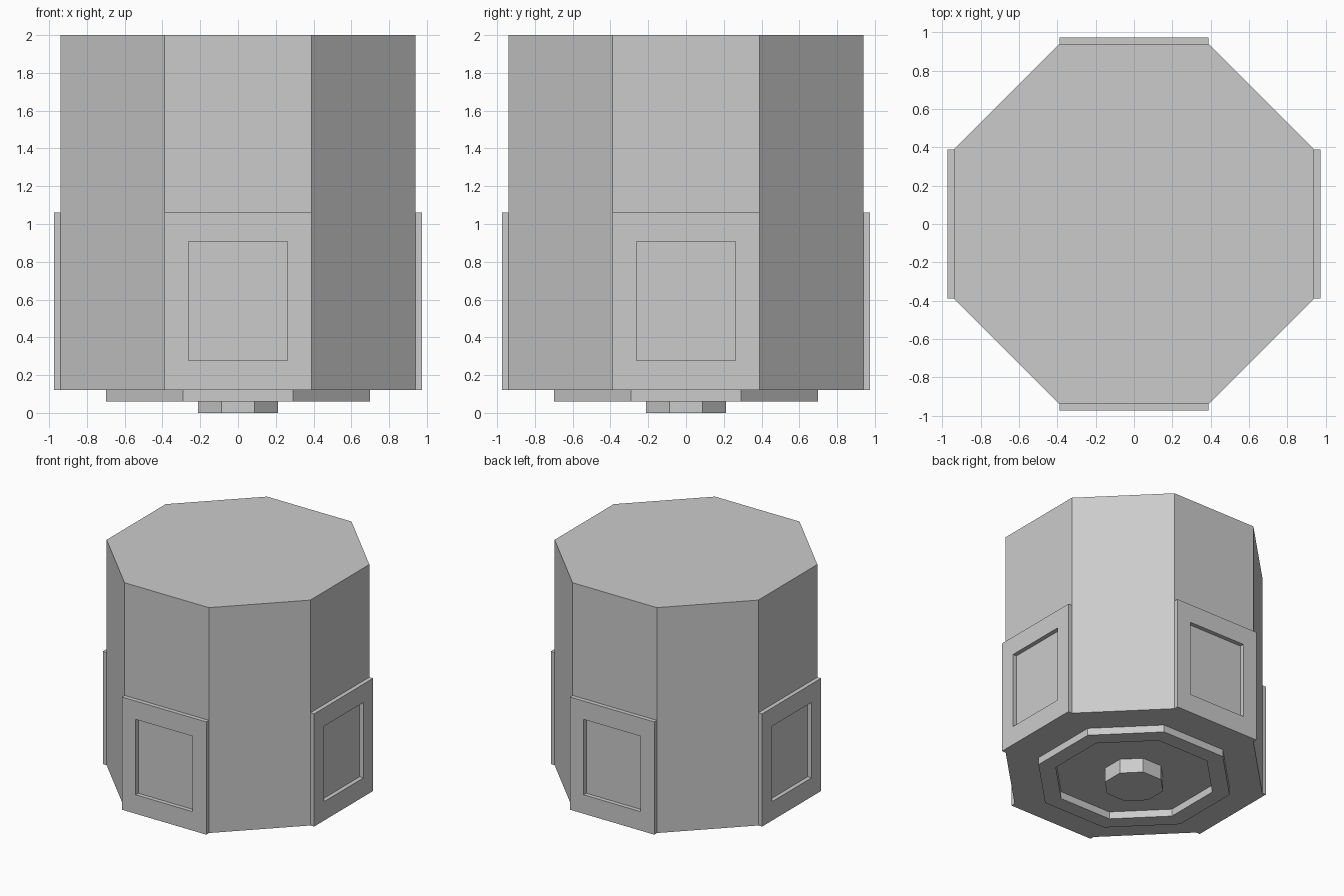
import bpy, bmesh, math

old = bpy.data.objects.get("Cube")
if old:
    bpy.data.objects.remove(old, do_unlink=True)

grey = bpy.data.materials.new("plain_grey")
grey.use_nodes = True
colour = (0.6, 0.6, 0.6, 1)
grey.diffuse_color = colour
grey.node_tree.nodes["Principled BSDF"].inputs["Base Color"].default_value = colour


def octagon(apothem, z):
    """Corner points of an octagon with flat sides facing the axes."""
    r = apothem / math.cos(math.pi / 8)
    return [(r * math.cos(a), r * math.sin(a), z)
            for a in (math.pi / 8 + i * math.pi / 4 for i in range(8))]


def finish(name, bm):
    bmesh.ops.recalc_face_normals(bm, faces=bm.faces)
    mesh = bpy.data.meshes.new(name)
    bm.to_mesh(mesh)
    bm.free()
    mesh.materials.append(grey)
    obj = bpy.data.objects.new(name, mesh)
    bpy.context.collection.objects.link(obj)
    return obj


def prism(name, apothem, bottom, top):
    bm = bmesh.new()
    base = bm.faces.new([bm.verts.new(p) for p in octagon(apothem, bottom)])
    cap = bmesh.ops.extrude_face_region(bm, geom=[base], use_keep_orig=True)["geom"]
    bmesh.ops.translate(bm, vec=(0, 0, top - bottom),
                        verts=[v for v in cap if isinstance(v, bmesh.types.BMVert)])
    return finish(name, bm)


def frame(name, loops):
    """Closed tube of quads through four matching loops of points."""
    bm = bmesh.new()
    rings = [[bm.verts.new(p) for p in loop] for loop in loops]
    n = len(rings[0])
    for k, ring in enumerate(rings):
        after = rings[(k + 1) % len(rings)]
        for i in range(n):
            j = (i + 1) % n
            bm.faces.new((ring[i], ring[j], after[j], after[i]))
    return finish(name, bm)


def rectangle(half, low, high, y):
    return [(-half, y, low), (half, y, low), (half, y, high), (-half, y, high)]


# Main octagonal body and the stub underneath
FLOOR, WALL, FACE = 0.12, 0.94, 0.975
prism("body", WALL, FLOOR, 2.0)
prism("bottom_hub", 0.213, 0.0, FLOOR)

# Raised ring around the hub
frame("bottom_ring", [octagon(0.70, FLOOR), octagon(0.70, 0.06),
                      octagon(0.573, 0.06), octagon(0.573, FLOOR)])

# Window-like frames on the four main sides
for i, side in enumerate(("front", "left", "back", "right")):
    panel = frame(side + "_panel_frame", [
        rectangle(0.39, FLOOR, 1.06, -WALL), rectangle(0.39, FLOOR, 1.06, -FACE),
        rectangle(0.262, 0.278, 0.907, -FACE), rectangle(0.262, 0.278, 0.907, -WALL)])
    panel.rotation_euler.z = i * math.pi / 2
